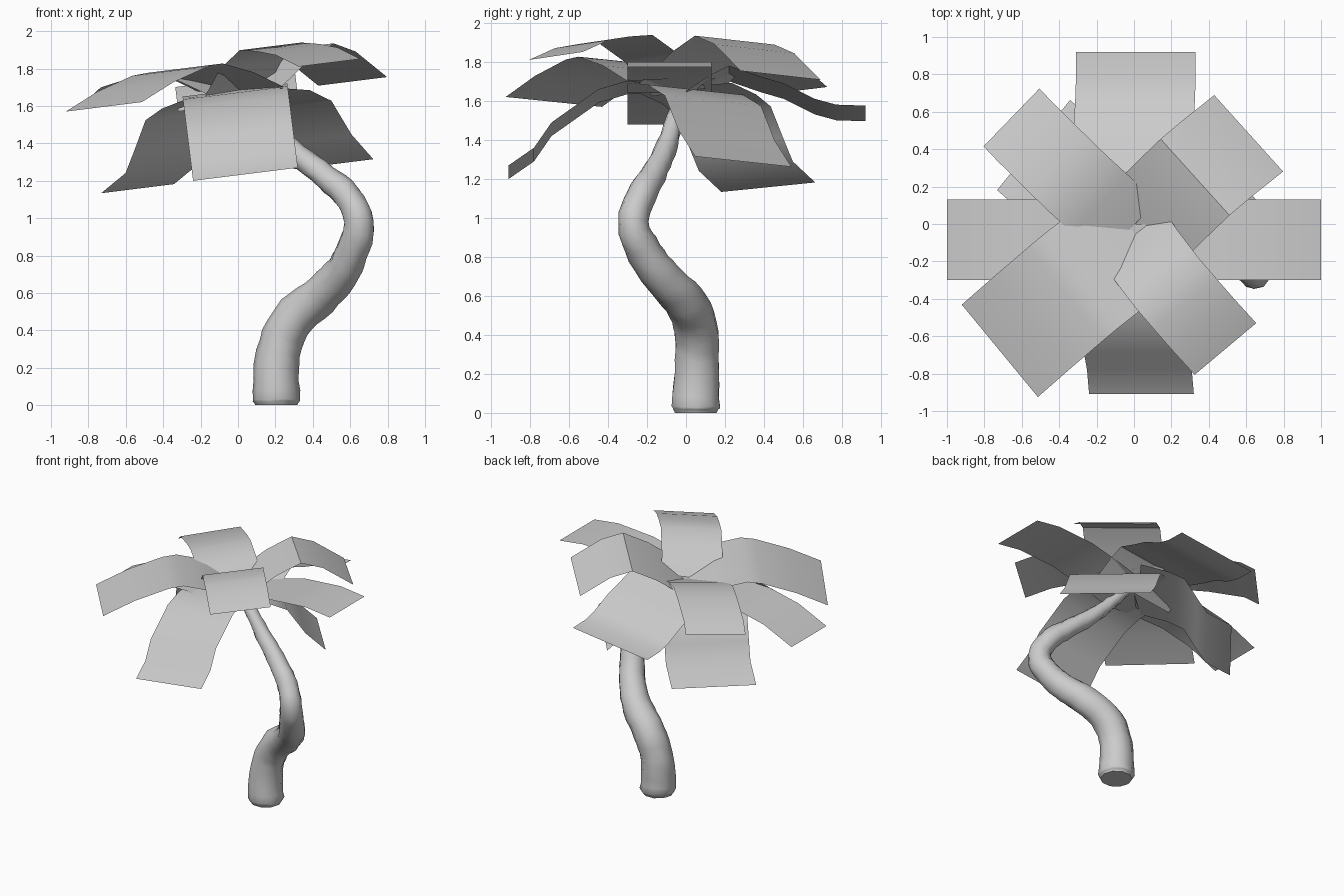
import bpy, bmesh, math, random
from mathutils import Vector

cube = bpy.data.objects.get("Cube")
if cube:
    bpy.data.objects.remove(cube)
random.seed(4)

# One plain grey for the whole tree
grey = bpy.data.materials.new("plain grey")
grey.use_nodes = True
grey.diffuse_color = (0.6, 0.6, 0.6, 1)
grey.node_tree.nodes["Principled BSDF"].inputs["Base Color"].default_value = (0.6, 0.6, 0.6, 1)

TILT = 0.125  # the crown leans: higher towards +x


def finish(obj, angle):
    obj.data.materials.clear()
    obj.data.materials.append(grey)
    bpy.ops.object.select_all(action="DESELECT")
    obj.select_set(True)
    bpy.context.view_layer.objects.active = obj
    bpy.ops.object.shade_smooth_by_angle(angle=math.radians(angle))


def frond(name, heading, shift, width, profile):
    """Bent rectangular sheet: profile is (distance out, height)."""
    a = math.radians(heading)
    out = Vector((math.cos(a), math.sin(a), 0))
    side = Vector((-out.y, out.x, 0))
    tip_height = profile[-1][1]
    bm = bmesh.new()
    rows = []
    for dist, height in profile:
        row = []
        for edge in (-0.5, 0.5):
            p = out * dist + side * (shift + edge * width)
            p.z = height + TILT * p.x
            p.x -= TILT * (height - tip_height)
            row.append(bm.verts.new(p))
        rows.append(row)
    for (a0, a1), (b0, b1) in zip(rows, rows[1:]):
        bm.faces.new((a0, b0, b1, a1))
    mesh = bpy.data.meshes.new(name)
    bm.to_mesh(mesh)
    bm.free()
    obj = bpy.data.objects.new(name, mesh)
    bpy.context.collection.objects.link(obj)
    finish(obj, 40)


# Upper diagonal fronds
frond("upper_back_left_frond", 42, -0.05, 0.55,
      [(0, 1.66), (0.25, 1.80), (0.43, 1.868), (0.58, 1.81), (0.78, 1.655)])
frond("upper_front_left_frond", -50, -0.055, 0.43,
      [(0, 1.65), (0.18, 1.81), (0.36, 1.895), (0.51, 1.875), (0.65, 1.845), (0.826, 1.77)])
frond("upper_front_right_frond", 219.5, 0.067, 0.64,
      [(0, 1.67), (0.2, 1.77), (0.4, 1.835), (0.5, 1.83), (0.75, 1.77), (0.985, 1.685)])
frond("upper_back_right_frond", 136, 0.045, 0.43,
      [(0, 1.69), (0.2, 1.78), (0.36, 1.83), (0.5, 1.825), (0.76, 1.79), (0.867, 1.735)])

# Straight side fronds
frond("left_frond", 0, -0.085, 0.43,
      [(0, 1.64), (0.25, 1.685), (0.5, 1.715), (0.8, 1.70), (1, 1.65)])
frond("right_frond", 180, 0.085, 0.43,
      [(0, 1.64), (0.25, 1.685), (0.5, 1.71), (0.75, 1.685), (1, 1.605)])

# Front and back fronds
frond("back_frond", 90, -0.01, 0.64,
      [(0, 1.61), (0.12, 1.69), (0.22, 1.74), (0.38, 1.685), (0.5, 1.65), (0.66, 1.57),
       (0.77, 1.54), (0.92, 1.535)])
frond("front_frond", -90, 0.04, 0.56,
      [(0, 1.68), (0.3, 1.665), (0.45, 1.62), (0.69, 1.45), (0.78, 1.32), (0.91, 1.23)])

# Low drooping fronds
frond("low_back_left_frond", 40.6, -0.11, 0.65,
      [(0, 1.66), (0.2, 1.63), (0.34, 1.56), (0.45, 1.37), (0.58, 1.225)])
frond("low_back_right_frond", 141, 0.01, 0.62,
      [(0, 1.67), (0.2, 1.63), (0.32, 1.58), (0.42, 1.43), (0.5, 1.315), (0.683, 1.225)])

# Curved tapering trunk: x, y, z, radius
path = [(0.205, 0.05, 0, 0.112), (0.205, 0.05, 0.03, 0.128), (0.215, 0.055, 0.28, 0.116),
        (0.28, 0.05, 0.44, 0.115), (0.43, -0.015, 0.58, 0.107), (0.55, -0.125, 0.7, 0.097),
        (0.61, -0.21, 0.82, 0.09), (0.645, -0.27, 0.98, 0.08), (0.59, -0.23, 1.11, 0.075),
        (0.47, -0.17, 1.22, 0.068), (0.32, -0.11, 1.34, 0.058), (0.16, -0.06, 1.5, 0.045),
        (0.02, -0.02, 1.66, 0.03)]
curve = bpy.data.curves.new("trunk", "CURVE")
curve.dimensions = "3D"
curve.bevel_depth = 1
curve.bevel_resolution = 3
curve.resolution_u = 4
curve.use_fill_caps = True
spline = curve.splines.new("BEZIER")
spline.bezier_points.add(len(path) - 1)
for point, (x, y, z, r) in zip(spline.bezier_points, path):
    point.co = (x, y, z)
    point.radius = r
    point.handle_left_type = point.handle_right_type = "AUTO"
trunk = bpy.data.objects.new("trunk", curve)
bpy.context.collection.objects.link(trunk)
bpy.ops.object.select_all(action="DESELECT")
trunk.select_set(True)
bpy.context.view_layer.objects.active = trunk
bpy.ops.object.convert(target="MESH")
trunk = bpy.context.object

# Slightly uneven bark
for v in trunk.data.vertices:
    if v.co.z > 0.02:
        v.co += Vector([random.uniform(-0.004, 0.004) for _ in range(3)])
finish(trunk, 60)
